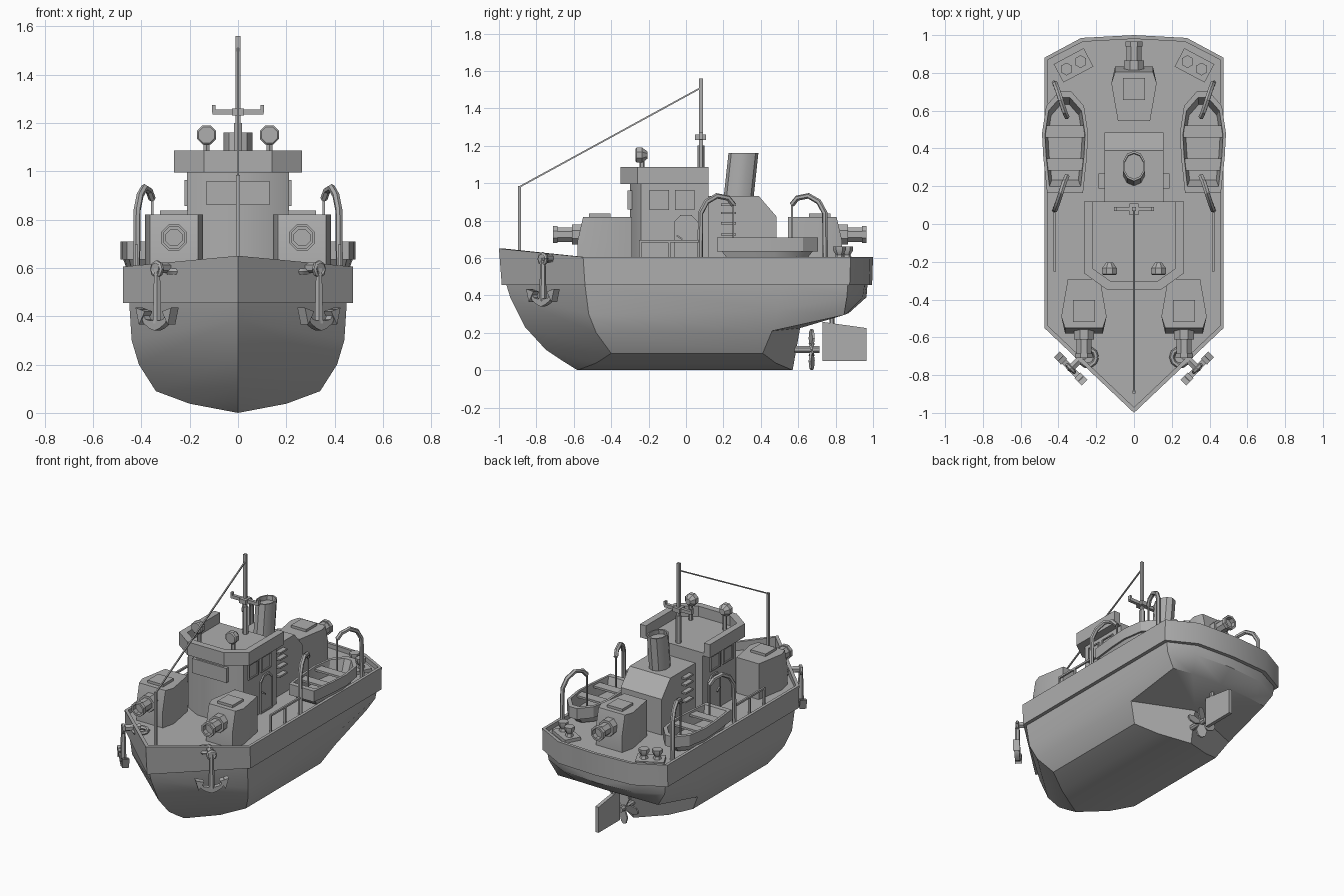
import bpy, bmesh, math
from mathutils import Vector, Matrix

if "Cube" in bpy.data.objects:
    bpy.data.objects.remove(bpy.data.objects["Cube"])

GREY = bpy.data.materials.new("ship_grey")
GREY.diffuse_color = (0.42, 0.42, 0.42, 1)
GREY.use_nodes = True
GREY.node_tree.nodes["Principled BSDF"].inputs["Base Color"].default_value = GREY.diffuse_color


def finish(ob):
    ob.data.materials.clear()
    ob.data.materials.append(GREY)
    bpy.ops.object.select_all(action='DESELECT')
    ob.select_set(True)
    bpy.context.view_layer.objects.active = ob
    bpy.ops.object.shade_smooth_by_angle(angle=math.radians(32))
    return ob


def from_bm(name, bm):
    bmesh.ops.remove_doubles(bm, verts=bm.verts, dist=1e-5)
    bmesh.ops.recalc_face_normals(bm, faces=bm.faces)
    me = bpy.data.meshes.new(name)
    bm.to_mesh(me)
    bm.free()
    ob = bpy.data.objects.new(name, me)
    bpy.context.collection.objects.link(ob)
    return finish(ob)


def loft(name, rings, bottom=True, top=True):
    """Skin a stack of closed rings of 3D points."""
    bm = bmesh.new()
    rows = [[bm.verts.new(p) for p in r] for r in rings]
    n = len(rows[0])
    for a, b in zip(rows, rows[1:]):
        for i in range(n):
            j = (i + 1) % n
            bm.faces.new((a[i], a[j], b[j], b[i]))
    if bottom:
        bm.faces.new(rows[0])
    if top:
        bm.faces.new(rows[-1])
    return from_bm(name, bm)


def sym(half):
    """Mirror half an outline across x = 0 into a full ring."""
    return list(half) + [(-p[0],) + tuple(p[1:]) for p in reversed(half) if p[0] > 1e-6]


def prism(name, pts, z0, z1):
    return loft(name, [[(x, y, z) for x, y in pts] for z in (z0, z1)])


def box(name, c, s, rot=0):
    bm = bmesh.new()
    bmesh.ops.create_cube(bm, size=1, matrix=Matrix.Translation(c)
                          @ Matrix.Rotation(rot, 4, 'Z') @ Matrix.Diagonal((*s, 1)))
    return from_bm(name, bm)


def turned(name, a, b, profile, n=8):
    """Turned part along a-b; profile is (fraction, radius) pairs."""
    a, b = Vector(a), Vector(b)
    q = (b - a).to_track_quat('Z', 'Y')
    return loft(name, [[a.lerp(b, t) + q @ Vector((r * math.cos((i + .5) * math.tau / n),
                        r * math.sin((i + .5) * math.tau / n), 0)) for i in range(n)]
                       for t, r in profile])


def rod(name, a, b, r, n=6):
    return turned(name, a, b, [(0, r), (1, r)], n)


def tube(name, pts, r):
    cu = bpy.data.curves.new(name, 'CURVE')
    cu.dimensions = '3D'
    cu.bevel_depth, cu.bevel_resolution, cu.use_fill_caps = r, 1, True
    sp = cu.splines.new('POLY')
    sp.points.add(len(pts) - 1)
    for p, co in zip(sp.points, pts):
        p.co = (*co, 1)
    ob = bpy.data.objects.new(name, cu)
    bpy.context.collection.objects.link(ob)
    bpy.ops.object.select_all(action='DESELECT')
    ob.select_set(True)
    bpy.context.view_layer.objects.active = ob
    bpy.ops.object.convert(target='MESH')
    return finish(bpy.context.object)


# Hull: columns of points from gunwale to keel, stem to stern
stem = [(0, -.96, .455), (0, -.94, .39), (0, -.86, .23), (0, -.75, .11), (0, -.66, .05), (0, -.58, 0)]
shoulder = [(.45, -.54, .455), (.44, -.52, .3), (.41, -.48, .2), (.34, -.40, .09), (.2, -.48, .038), (0, -.58, 0)]
aft = [(.45, .5, .455), (.44, .49, .32), (.41, .46, .21), (.34, .41, .09), (.2, .48, .038), (0, .57, 0)]
quarter = [(.45, .865, .455), (.44, .86, .39), (.38, .845, .295)]
corner = [(.27, .955, .455), (.27, .945, .39), (.23, .86, .303)]
tail = [(0, .97, .455), (0, .965, .39), (0, .87, .305)]
tuck = (0, .61, .225)
bm = bmesh.new()
for s in (1, -1):
    def face(*pts):
        pts = list(dict.fromkeys(pts))
        bm.faces.new([bm.verts.new((s * p[0], p[1], p[2])) for p in pts])
    for a, b in zip([stem, shoulder, aft, quarter, corner], [shoulder, aft, quarter, corner, tail]):
        for i in range(min(len(a), len(b)) - 1):
            face(a[i], b[i], b[i + 1], a[i + 1])
    face(aft[2], aft[3], aft[4], aft[5], tuck)
    face(aft[2], tuck, tail[2], corner[2], quarter[2])
from_bm("hull", bm)

# Upper strake with bulwark and deck
under = [(0, -.96, .455), (.45, -.54, .455), (.45, .865, .455), (.27, .955, .455), (0, .97, .455)]
low = [(0, -.985, .455), (.475, -.54, .455), (.475, .875, .455), (.28, .98, .455), (0, .995, .455)]
high = [(0, -1, .65), (.475, -.55, .605), (.475, .88, .605), (.28, .985, .605), (0, 1, .605)]
rim = [(0, -.97, .65), (.455, -.54, .605), (.455, .87, .605), (.27, .965, .605), (0, .98, .605)]
deck = [(x, y, .575) for x, y, z in rim]
loft("upper_strake_and_deck", [sym(r) for r in (under, low, high, rim, deck)], bottom=False)

# Bridge house, roof and open-backed parapet
prism("bridge_house", sym([(.1, -.3), (.21, -.24), (.21, .12)]), .57, 1.0)
roof = [(.14, -.35), (.265, -.26), (.265, .12)]
inner = [(.12, -.305), (.22, -.235), (.22, .12)]
prism("bridge_roof", sym(roof), .995, 1.015)
prism("bridge_parapet", roof[::-1] + [(-x, y) for x, y in roof]
      + [(-x, y) for x, y in inner[::-1]] + inner, 1.0, 1.085)
box("front_window_panel", (0, -.3, .91), (.26, .025, .1))

# Engine casing with sloped back, and raked funnel
loft("engine_casing", [[(x, y, z) for y, z in ((.1, .57), (.485, .57), (.485, .82), (.39, .93), (.1, .93))]
                       for x in (-.155, .155)])
loft("funnel", [[(r * .062 * math.sin(i * math.tau / 10), y - r * .08 * math.cos(i * math.tau / 10), z)
                 for i in range(10)]
                for y, z, r in ((.28, .91, 1), (.307, 1.16, 1), (.307, 1.16, .85), (.304, 1.13, .85))])

# Mast, yard, bow staff and stay
rod("mast", (0, .08, 1.0), (0, .08, 1.56), .014, 4)
rod("lower_mast", (0, .08, 1.0), (0, .08, 1.2), .018, 6)
box("yard", (0, .08, 1.245), (.21, .022, .022))
box("yard_bracket", (0, .078, 1.245), (.05, .06, .03))
rod("bow_staff", (0, -.89, .57), (0, -.89, .985), .011, 4)
rod("stay", (0, -.89, .98), (0, .08, 1.51), .006, 4)


def turret(name, cx, cy, f):
    """Gun turret; f = 1 faces the bow, -1 the stern."""
    def ring(z, front):
        return [(cx + x, cy + f * y, z) for x, y, *_ in
                sym([(.1, front), (.12, -.03), (.085, .17)])]
    loft(name + "_turret", [ring(.57, -.12), ring(.69, -.12), ring(.82, -.09)])
    box(name + "_hatch", (cx, cy, .825), (.115, .115, .024))
    turned(name + "_gun", (cx, cy - f * .09, .725), (cx, cy - f * .25, .725),
           [(0, .058), (.38, .058), (.38, .042), (.85, .042), (.85, .05), (1, .05), (1, .036), (.8, .036)])


turret("stern", 0, .715, -1)

for s, side in ((-1, "left"), (1, "right")):
    turret(side + "_bow", s * .265, -.46, 1)
    box(side + "_yard_tip", (s * .1, .08, 1.258), (.014, .022, .03))

    # Side windows, door and handle
    for y in (-.143, -.007):
        loft(side + "_window", [[(s * x, y + u * h, .91 + v * h) for u, v in
                                 ((-1, -1), (1, -1), (1, 1), (-1, 1))]
                                for x, h in ((.2, .053), (.222, .053), (.222, .045), (.214, .045))])
    door = [(-1, -1), (1, -1), (1, .7), (.45, 1), (-.45, 1), (-1, .7)]
    loft(side + "_door", [[(s * x, k * .065 * u, .7 + k * .13 * v) for u, v in door]
                          for x, k in ((.2, 1), (.22, 1), (.22, .9), (.214, .9))])
    rod(side + "_door_handle", (s * .222, -.05, .72), (s * .222, -.02, .7), .006, 4)

    # Casing ladder
    for z in (.725, .785, .84, .885):
        box(side + "_ladder_rung", (s * .17, .228, z), (.034, .08, .012))

    # Searchlight
    turned(side + "_searchlight", (s * .13, -.27, 1.15), (s * .13, -.205, 1.15),
           [(0, .036), (.1, .043), (.55, .043), (1, .02)])
    rod(side + "_searchlight_stand", (s * .13, -.235, 1.0), (s * .13, -.235, 1.13), .014)

    # Lifeboat with rim, thwarts and davits
    plan = [(.03, .705), (.1, .625), (.122, .48), (.115, .35), (.095, .165)]
    loft(side + "_lifeboat", [[(s * .365 + k * x, .43 + k * (y - .43), z) for x, y in sym(plan)]
                              for z, k in ((.587, .76), (.635, .9), (.635, 1), (.71, 1), (.71, .87), (.62, .74))])
    for y, w in ((.315, .2), (.49, .215)):
        box(side + "_thwart", (s * .365, y, .69), (w, .065, .014))
    for y, d, e in ((.745, -1, 0), (.075, 1, .0)):
        tube(side + "_davit", [(s * x, y + d * t, z) for x, t, z in
             ((.42, 0, .57), (.417, .003, .84), (.405, .035, .9), (.387, .09, .932),
              (.368, .15, .92), (.355, .178, .885))], .015)
        rod(side + "_davit_fall", (s * .355, y + d * .178, .89), (s * .355, y + d * .178, .64), .007, 4)

    # Deck rail
    rod(side + "_rail", (s * .42, -.25, .69), (s * .42, .08, .69), .009, 4)
    for y in (-.245, -.09):
        rod(side + "_rail_post", (s * .42, y, .57), (s * .42, y, .69), .009, 4)

    # Stern bollards on an angled plate
    ang = -s * math.radians(28)
    box(side + "_bollard_plate", (s * .32, .84, .585), (.18, .11, .025), ang)
    for k in (-.042, .042):
        x, y = s * .32 + k * math.cos(ang), .84 + k * math.sin(ang)
        turned(side + "_bollard", (x, y, .58), (x, y, .662),
               [(0, .034), (.45, .02), (.75, .034), (1, .034)], 6)

    # Anchor hung parallel to the bow plating, with deck hawse ring
    t, n = Vector((s * .7, .714, 0)), Vector((s * .714, -.7, 0))
    c = Vector((s * .335, -.765, 0))

    def at(u, z, off=0):
        return c + t * u + n * off + Vector((0, 0, z))
    turned(side + "_anchor_shank", at(0, .6), at(0, .37), [(0, .014), (1, .02)], 6)
    arc = [(-1.1, .425), (-.75, .37), (-.35, .35), (0, .34), (.35, .35), (.75, .37), (1.1, .425)]
    loft(side + "_anchor_arms", [[at(u * .085, z, o) for u, z in arc]
                                 + [at(u * .07, z + .035 * (1.1 - abs(u)) + .005, o) for u, z in arc[::-1]]
                                 for o in (-.016, .016)])
    for k in (-1, 1):
        loft(side + "_anchor_fluke", [[at(k * u, z, o) for u, z in ((.105, .435), (.05, .42), (.085, .365))]
                                      for o in (-.022, .022)])
    tube(side + "_anchor_shackle", [at(.026 * math.cos(a), .595 + .026 * math.sin(a))
                                    for a in [i * math.tau / 8 for i in range(9)]], .011)
    rod(side + "_hawse_pipe", at(0, .6, -.11), at(0, .6, .01), .022)
    tube(side + "_hawse_ring", [(s * .245 + .045 * math.cos(a), -.705 + .045 * math.sin(a), .585)
                                for a in [i * math.tau / 10 for i in range(11)]], .014)

# Propeller, shaft and rudder
rod("propeller_shaft", (0, .55, .11), (0, .715, .11), .02, 8)
for i in range(4):
    a = i * math.pi / 2
    d, w = Vector((math.sin(a), 0, math.cos(a))), Vector((math.cos(a), 0, -math.sin(a)))
    loft("propeller_blade", [[Vector((0, .672 + o + q * .3, .11)) + d * r + w * q for r, q in
                              ((.01, -.012), (.06, -.035), (.1, -.022), (.11, 0), (.1, .022), (.06, .035), (.01, .012))]
                             for o in (-.006, .006)])
loft("rudder", [[(x, y, z) for y, z in ((.73, .05), (.965, .05), (.965, .225), (.73, .258))] for x in (-.012, .012)])
rod("rudder_stock", (0, .78, .2), (0, .78, .31), .014)
